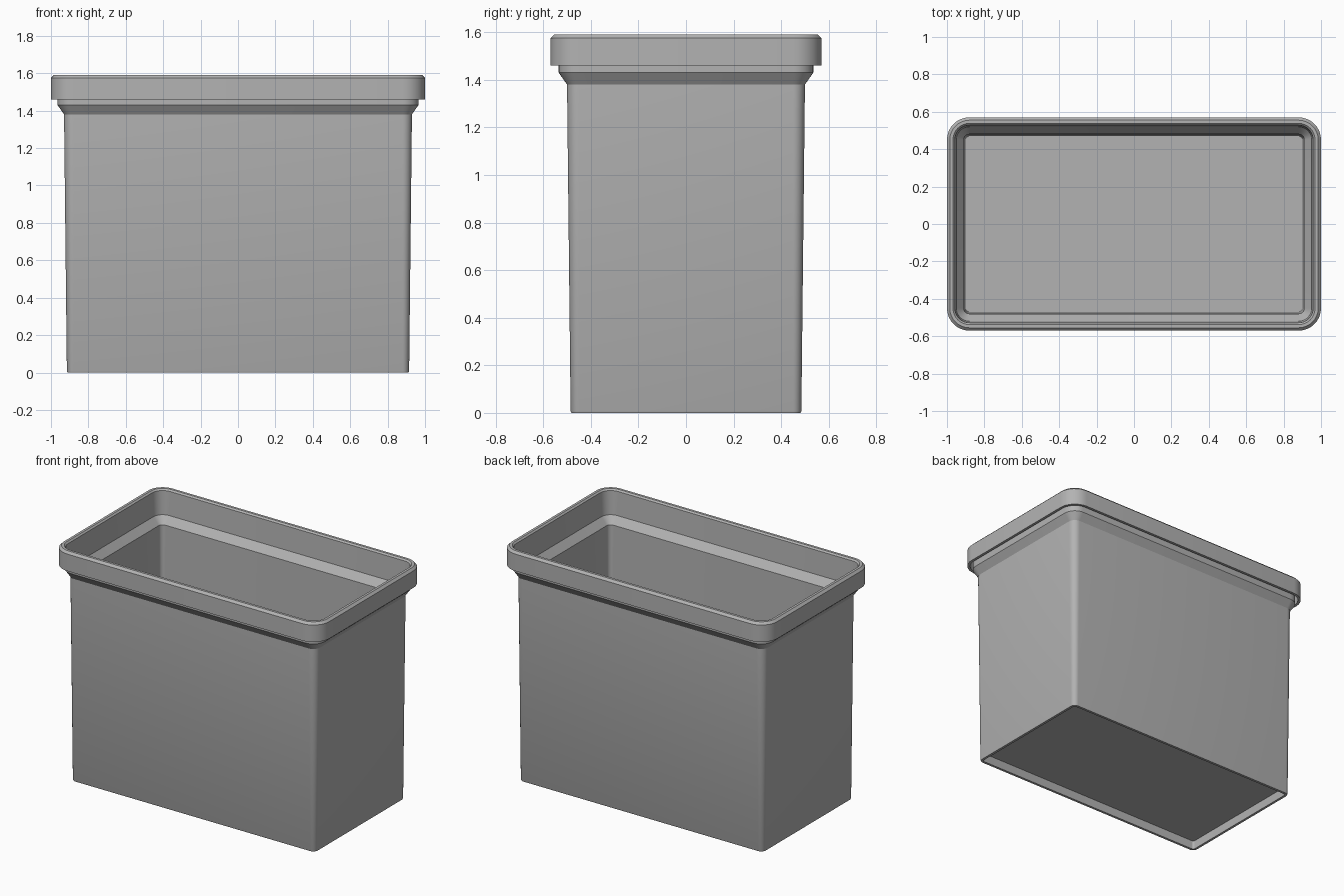
import bpy, bmesh, math

old = bpy.data.objects.get("Cube")
if old:
    bpy.data.objects.remove(old, do_unlink=True)

HALF_X, HALF_Y, CORNER, STEPS = 1.0, 0.57, 0.12, 8

grey = bpy.data.materials.new("grey plastic")
grey.use_nodes = True
colour = (0.45, 0.45, 0.45, 1)
grey.diffuse_color = colour
grey.node_tree.nodes["Principled BSDF"].inputs["Base Color"].default_value = colour


def ring(bm, inset, z):
    """Rounded rectangle, concentric with the outer edge of the rim."""
    r = CORNER - inset
    verts = []
    for k, (sx, sy) in enumerate(((1, 1), (-1, 1), (-1, -1), (1, -1))):
        for i in range(STEPS + 1):
            a = math.pi / 2 * (k + i / STEPS)
            verts.append(bm.verts.new((sx * (HALF_X - CORNER) + r * math.cos(a),
                                       sy * (HALF_Y - CORNER) + r * math.sin(a), z)))
    return verts


def shell(name, profile):
    """Sweep an (inset, height) profile round the tub and close both ends."""
    bm = bmesh.new()
    rings = [ring(bm, *p) for p in profile]
    for a, b in zip(rings, rings[1:]):
        n = len(a)
        for i in range(n):
            j = (i + 1) % n
            bm.faces.new((a[i], a[j], b[j], b[i]))
    bm.faces.new(rings[0])
    bm.faces.new(rings[-1])
    bmesh.ops.recalc_face_normals(bm, faces=bm.faces)
    mesh = bpy.data.meshes.new(name)
    bm.to_mesh(mesh)
    bm.free()
    mesh.materials.append(grey)
    obj = bpy.data.objects.new(name, mesh)
    bpy.context.collection.objects.link(obj)
    bpy.ops.object.select_all(action="DESELECT")
    obj.select_set(True)
    bpy.context.view_layer.objects.active = obj
    bpy.ops.object.shade_smooth_by_angle(angle=math.radians(25))


# Underside recess and foot, outer wall, flared neck
foot_and_wall = [(0.105, 0.06), (0.105, 0), (0.088, 0), (0.085, 0.008),
                 (0.07, 1.38), (0.035, 1.43)]
# Hanging skirt with a gap behind it, then the chamfered rim
rim = [(0.035, 1.56), (0.018, 1.56), (0.018, 1.46), (0, 1.46),
       (0, 1.575), (0.015, 1.59), (0.032, 1.59), (0.042, 1.58)]
# Inner collar, sloping ledge, inner wall down to the floor
inside = [(0.05, 1.42), (0.09, 1.37), (0.1, 0.08)]

shell("tub", foot_and_wall + rim + inside)
